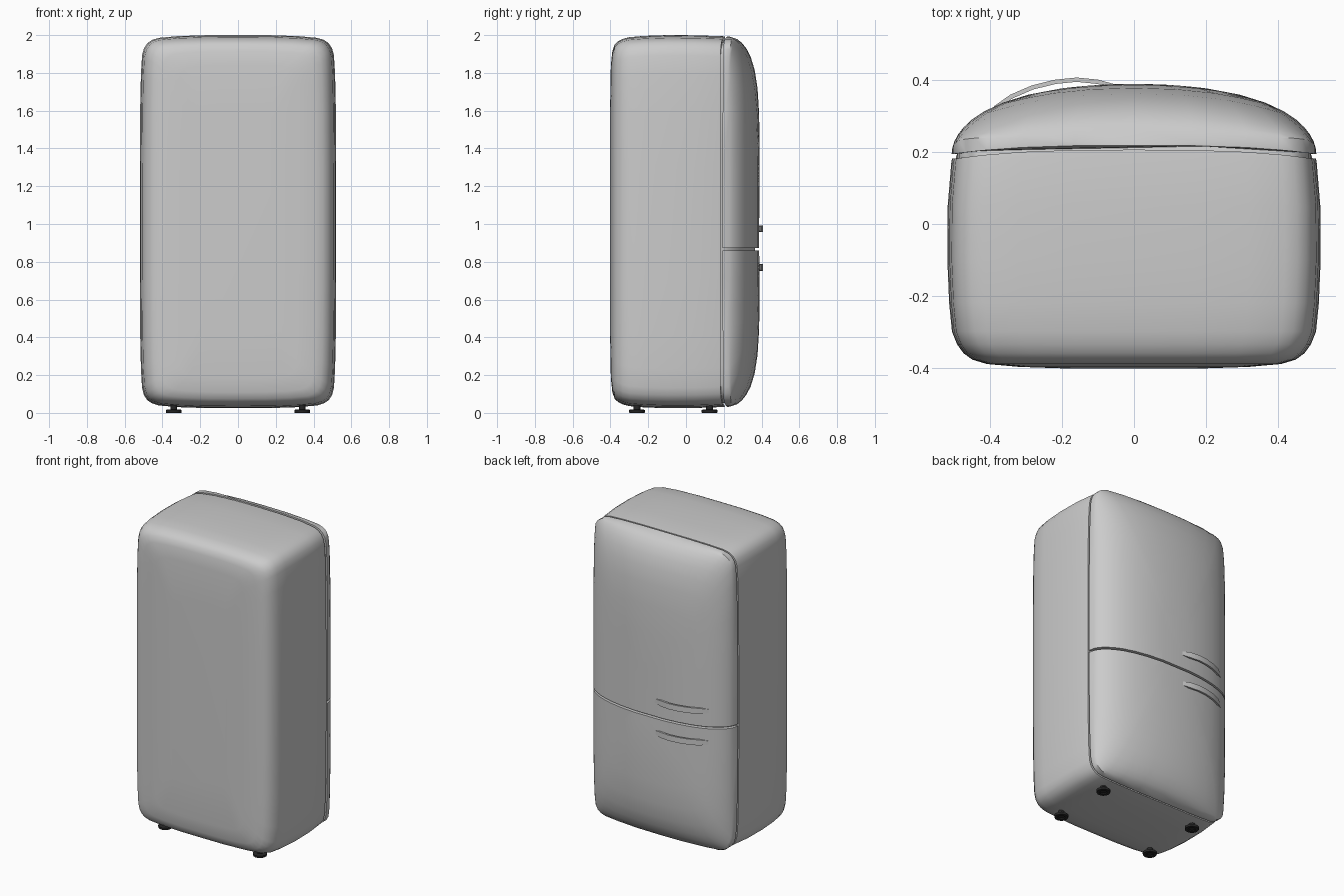
import bpy, bmesh, math

if "Cube" in bpy.data.objects:
    bpy.data.objects.remove(bpy.data.objects["Cube"])

CZ = 1.0125          # height of the cabinet centre
HX, HZ = 0.52, 0.9875

# Quarter of the softly bulging rounded-rectangle outline (x, z from centre)
QUARTER = [(.52, 0), (.52, .3), (.518, .6), (.514, .78), (.508, .88), (.498, .918),
           (.48, .945), (.455, .962), (.42, .973), (.32, .982), (.17, .987), (0, .9875)]
OUTLINE = (QUARTER
           + [(-x, z) for x, z in QUARTER[-2::-1]]
           + [(-x, -z) for x, z in QUARTER[1:]]
           + [(x, -z) for x, z in QUARTER[-2:0:-1]])


def loft(rings):
    """Skin a list of equal-length point rings and cap both ends."""
    bm = bmesh.new()
    vr = [[bm.verts.new(p) for p in r] for r in rings]
    n = len(vr[0])
    for a, b in zip(vr, vr[1:]):
        for i in range(n):
            bm.faces.new((a[i], a[(i + 1) % n], b[(i + 1) % n], b[i]))
    bm.faces.new(vr[0])
    bm.faces.new(vr[-1])
    bmesh.ops.remove_doubles(bm, verts=bm.verts, dist=0.0004)
    return bm


def finish(name, bm, angle=50, mat=None):
    bmesh.ops.recalc_face_normals(bm, faces=bm.faces)
    me = bpy.data.meshes.new(name)
    bm.to_mesh(me)
    bm.free()
    ob = bpy.data.objects.new(name, me)
    bpy.context.collection.objects.link(ob)
    if mat:
        me.materials.append(mat)
    bpy.ops.object.select_all(action='DESELECT')
    ob.select_set(True)
    bpy.context.view_layer.objects.active = ob
    bpy.ops.object.shade_smooth_by_angle(angle=math.radians(angle))
    return ob


def bow(x):
    """Slight forward bow of the seam between cabinet and doors."""
    return .025 * (1 - min(1, abs(x) / .51) ** 3)


# Cabinet: rings from the door seam to the flat-ended side (y, x inset, z inset)
rings = []
for y, dx, dz in [(.182, .013, .008), (.17, .011, .006), (.05, .001, .001), (-.1, 0, 0),
                  (-.22, .005, .004), (-.3, .013, .011), (-.335, .027, .02), (-.36, .045, .033),
                  (-.378, .07, .05), (-.39, .11, .085), (-.398, .2, .16), (-.402, .32, .4)]:
    sx, sz = 1 - dx / HX, 1 - dz / HZ
    f = 1 if y > .1 else 0
    rings.append([(x * sx, y + f * bow(x), CZ + z * sz) for x, z in OUTLINE])
finish("cabinet", loft(rings))


# Door skin: pillow shape bulging along both directions
def door_mesh(k, base, front):
    rx, rz = .508 * k, .981 * k
    rings = []
    for i, s in enumerate([1, 1, .985, .965, .935, .89, .82, .72, .58, .4, .2]):
        ring = []
        for px, pz in OUTLINE:
            x, z = px / HX * rx * s, pz / HZ * rz * s
            y0 = base + bow(x)
            a = max(0, 1 - (abs(x) / rx) ** 2.15) ** .5
            b = max(0, 1 - (abs(z) / rz) ** 6.3) ** .5
            ring.append((x, y0 if i == 0 else y0 + (front - y0) * a * b, CZ + z))
        rings.append(ring)
    return loft(rings)


def cut_door(name, z, keep_up):
    bm = door_mesh(1, .194, .39)
    geom = bm.verts[:] + bm.edges[:] + bm.faces[:]
    bmesh.ops.bisect_plane(bm, geom=geom, plane_co=(0, 0, z), plane_no=(0, 0, 1),
                           clear_inner=keep_up, clear_outer=not keep_up)
    bmesh.ops.holes_fill(bm, edges=[e for e in bm.edges if e.is_boundary])
    finish(name, bm)


cut_door("upper_door", .873, True)
cut_door("lower_door", .860, False)

# Recessed seal behind the seams
finish("door_seal", door_mesh(.98, .165, .368))

# Handles: bowed strips tapering at both ends
PATH = [(-.39, .328), (-.345, .360), (-.285, .386), (-.22, .402),
        (-.16, .408), (-.10, .402), (-.045, .387)]
for name, z in (("upper_handle", .975), ("lower_handle", .77)):
    rings = []
    for i, (x, y) in enumerate(PATH):
        p, q = PATH[max(0, i - 1)], PATH[min(len(PATH) - 1, i + 1)]
        tx, ty = q[0] - p[0], q[1] - p[1]
        l = math.hypot(tx, ty)
        nx, ny = ty / l, -tx / l      # towards the door
        w = .012
        h = .018 if 0 < i < len(PATH) - 1 else .012
        rings.append([(x, y, z - h), (x + nx * w, y + ny * w, z - h),
                      (x + nx * w, y + ny * w, z + h), (x, y, z + h)])
    finish(name, loft(rings), 30)

# Feet: dark discs on short stems
black = bpy.data.materials.new("dark_rubber")
black.diffuse_color = (.02, .02, .02, 1)
black.use_nodes = True
black.node_tree.nodes["Principled BSDF"].inputs["Base Color"].default_value = black.diffuse_color
for side, x in (("left", -.34), ("right", .34)):
    for end, y in (("front", -.26), ("back", .125)):
        prof = [(.018, .005), (.022, 0), (.04, 0), (.042, .004), (.042, .014), (.038, .017), (.018, .018), (.018, .06)]
        rings = [[(x + r * math.cos(a), y + r * math.sin(a), z)
                  for a in [2 * math.pi * k / 20 for k in range(20)]] for r, z in prof]
        finish(f"{end}_{side}_foot", loft(rings), 30, black)
